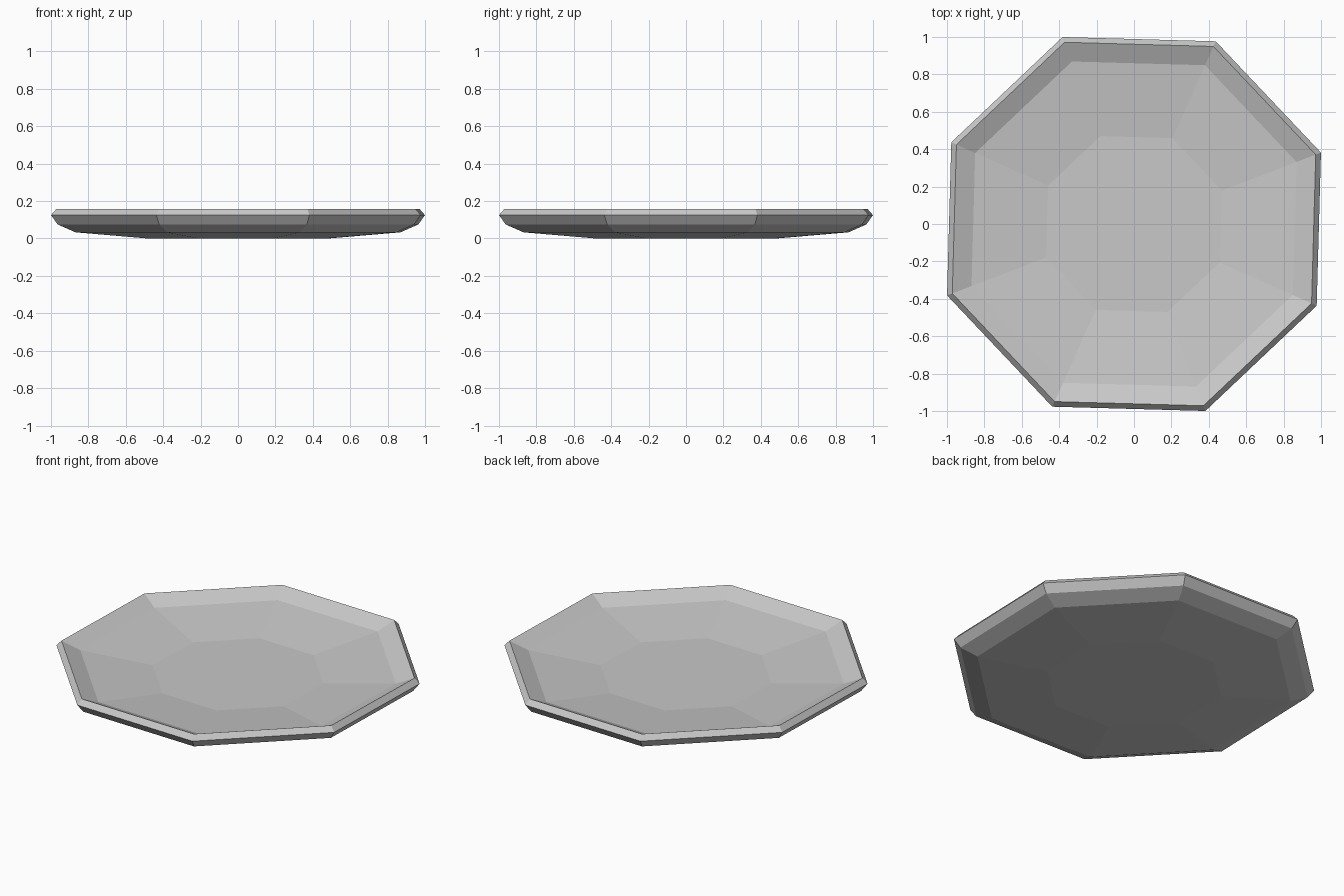
import bpy, bmesh
from math import cos, sin, radians

cube = bpy.data.objects.get("Cube")
if cube:
    bpy.data.objects.remove(cube, do_unlink=True)

SIDES = 8
TURN = radians(20.9)

# Single flat material
mat = bpy.data.materials.new("light grey")
mat.use_nodes = True
grey = (0.58, 0.58, 0.58, 1)
mat.diffuse_color = grey
mat.node_tree.nodes["Principled BSDF"].inputs["Base Color"].default_value = grey

# Plate section as (radius, height), from underside over the rim to the well
profile = [(0.515, 0), (0.93, 0.033), (1.032, 0.075), (1.07, 0.125),
           (1.04, 0.157), (0.93, 0.11), (0.503, 0.063)]

bm = bmesh.new()
rings = []
for r, z in profile:
    angles = [TURN + radians(360 / SIDES) * i for i in range(SIDES)]
    rings.append([bm.verts.new((r * cos(a), r * sin(a), z)) for a in angles])

# Sloping sides between neighbouring rings
for low, high in zip(rings, rings[1:]):
    for i in range(SIDES):
        j = (i + 1) % SIDES
        bm.faces.new((low[i], low[j], high[j], high[i]))

# Flat foot and flat well
bm.faces.new(rings[0][::-1])
bm.faces.new(rings[-1])
bmesh.ops.recalc_face_normals(bm, faces=bm.faces)

mesh = bpy.data.meshes.new("plate")
bm.to_mesh(mesh)
bm.free()
mesh.materials.append(mat)
plate = bpy.data.objects.new("plate", mesh)
bpy.context.collection.objects.link(plate)
